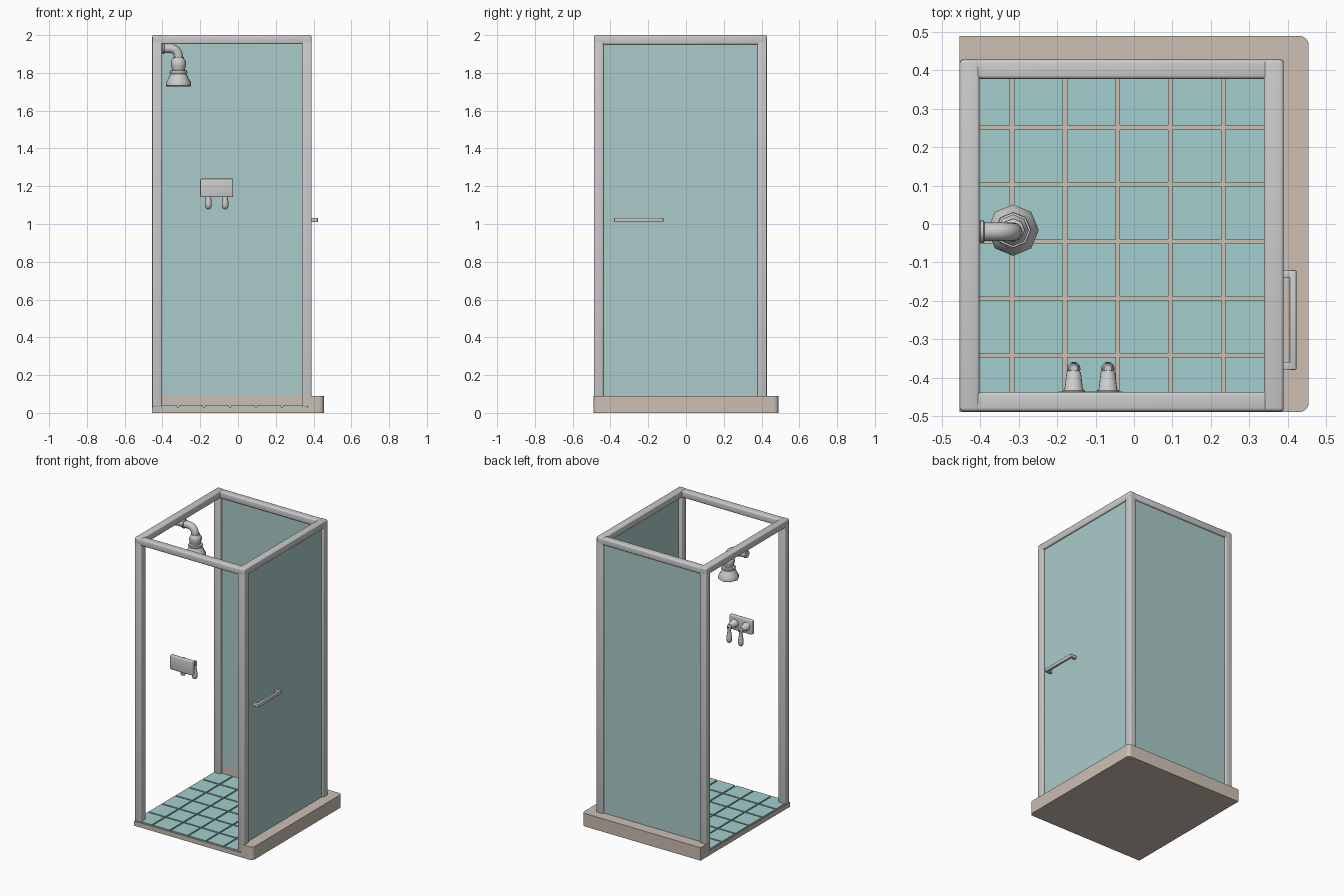
import bpy, bmesh, math
from mathutils import Matrix, Vector

if "Cube" in bpy.data.objects:
    bpy.data.objects.remove(bpy.data.objects["Cube"])


def material(name, color):
    m = bpy.data.materials.new(name)
    m.diffuse_color = (*color, 1)
    m.use_nodes = True
    m.node_tree.nodes["Principled BSDF"].inputs["Base Color"].default_value = m.diffuse_color
    return m


TEAL = material("teal_tile", (0.36, 0.62, 0.61))
GLASS = material("pale_glass", (0.40, 0.60, 0.59))
BEIGE = material("beige_stone", (0.60, 0.52, 0.45))
RED = material("hot_mark", (0.7, 0.05, 0.05))
BLUE = material("cold_mark", (0.05, 0.1, 0.7))


def finish(bm, name, mat=None, smooth=None):
    bmesh.ops.recalc_face_normals(bm, faces=bm.faces)
    me = bpy.data.meshes.new(name)
    bm.to_mesh(me)
    bm.free()
    ob = bpy.data.objects.new(name, me)
    bpy.context.collection.objects.link(ob)
    if mat:
        me.materials.append(mat)
    if smooth:
        bpy.ops.object.select_all(action='DESELECT')
        ob.select_set(True)
        bpy.context.view_layer.objects.active = ob
        bpy.ops.object.shade_smooth_by_angle(angle=math.radians(smooth))
    return ob


def box(name, x, y, z, mat=None, bevel=0.0, segments=3):
    bm = bmesh.new()
    mid = Vector([sum(r) / 2 for r in (x, y, z)])
    size = [r[1] - r[0] for r in (x, y, z)]
    bmesh.ops.create_cube(bm, size=1, matrix=Matrix.Translation(mid) @ Matrix.Diagonal((*size, 1)))
    if bevel:
        bmesh.ops.bevel(bm, geom=bm.edges[:], offset=bevel, segments=segments,
                        profile=0.5, affect='EDGES')
    return finish(bm, name, mat, 40 if bevel else None)


def skin_rings(bm, rings):
    verts = [[bm.verts.new(p) for p in r] for r in rings]
    n = len(rings[0])
    for a, b in zip(verts, verts[1:]):
        for i in range(n):
            j = (i + 1) % n
            bm.faces.new((a[i], a[j], b[j], b[i]))
    bm.faces.new(verts[0])
    bm.faces.new(verts[-1])


def lathe(name, profile, center, axis='Z', n=16, mat=None, smooth=50):
    """Revolve (radius, height) points around an axis through center."""
    rot = {'Z': Matrix(), 'Y': Matrix.Rotation(-math.pi / 2, 4, 'X'),
           'X': Matrix.Rotation(math.pi / 2, 4, 'Y')}[axis]
    m = Matrix.Translation(center) @ rot
    ang = [2 * math.pi * i / n for i in range(n)]
    bm = bmesh.new()
    skin_rings(bm, [[m @ Vector((r * math.cos(a), r * math.sin(a), h)) for a in ang]
                    for r, h in profile])
    return finish(bm, name, mat, smooth)


# Tray: floor slab plus L-shaped curb with rounded outer corners
X0, X1, Y0, Y1 = -0.455, 0.455, -0.49, 0.49
IX, IY, R = 0.37, 0.40, 0.025
box("tray_floor", (X0, IX), (Y0, IY), (0, 0.032), BEIGE)


def corner(cx, cy, start):
    return [(cx + R * math.cos(start + k * math.pi / 12), cy + R * math.sin(start + k * math.pi / 12))
            for k in range(7)]


outline = [(IX, Y0)] + corner(X1 - R, Y0 + R, -math.pi / 2) + corner(X1 - R, Y1 - R, 0) \
    + [(X0, Y1), (X0, IY), (IX, IY)]
bm = bmesh.new()
skin_rings(bm, [[(x, y, z) for x, y in outline] for z in (0, 0.09)])
finish(bm, "tray_curb", BEIGE, 30)

# Floor tiles, six by six with grout gaps
px, py, g = (IX - X0) / 6, (IY - Y0) / 6, 0.005
bm = bmesh.new()
for i in range(6):
    for j in range(6):
        c = Vector((X0 + px * (i + 0.5), Y0 + py * (j + 0.5), 0.034))
        bmesh.ops.create_cube(bm, size=1, matrix=Matrix.Translation(c)
                              @ Matrix.Diagonal((px - 2 * g, py - 2 * g, 0.012, 1)))
finish(bm, "floor_tiles", TEAL)

# Frame: corner posts and top rails
xs = {"left": (-0.454, -0.402), "right": (0.338, 0.39)}
ys = {"front": (-0.488, -0.437), "back": (0.378, 0.428)}
for sx, xr in xs.items():
    for sy, yr in ys.items():
        low = 0.032 if (sx, sy) != ("right", "back") else 0.08
        box(f"{sy}_{sx}_post", xr, yr, (low, 1.97), None, 0.007)
    box(f"{sx}_rail", xr, (-0.488, 0.428), (1.95, 2.0), None, 0.009)
for sy, yr in ys.items():
    box(f"{sy}_rail", (-0.42, 0.36), yr, (1.952, 1.998), None, 0.009)

# Wall panels on the right and back
box("right_panel", (0.362, 0.378), (-0.442, 0.383), (0.085, 1.955), GLASS)
box("back_panel", (-0.407, 0.343), (0.400, 0.416), (0.085, 1.955), GLASS)

# Door handle
box("handle_bar", (0.405, 0.423), (-0.38, -0.12), (1.01, 1.033), None, 0.003, 2)
for name, y in (("front", -0.369), ("back", -0.131)):
    box(f"handle_{name}_mount", (0.375, 0.410), (y - 0.010, y + 0.010), (1.011, 1.032), None, 0.002, 2)

# Shower arm: straight pipe with a downward elbow
ay, az, bend, hx = -0.02, 1.93, 0.045, -0.315
path = [(-0.45, az, 0)]
for k in range(7):
    t = k * math.pi / 12
    path.append((hx - bend + bend * math.sin(t), az - bend + bend * math.cos(t), t))
path.append((hx, 1.868, math.pi / 2))
rings = []
for x, z, t in path:
    normal = Vector((math.sin(t), 0, math.cos(t)))
    rings.append([Vector((x, ay, z)) + 0.024 * (math.cos(a) * normal + math.sin(a) * Vector((0, 1, 0)))
                  for a in (2 * math.pi * i / 12 for i in range(12))])
bm = bmesh.new()
skin_rings(bm, rings)
finish(bm, "shower_arm", None, 50)
lathe("arm_wall_flange", [(0.027, 0), (0.027, 0.010)], (-0.455, ay, az), 'X', 8)
lathe("arm_nut", [(0.024, 0), (0.031, 0.003), (0.031, 0.011), (0.024, 0.014)], (-0.403, ay, az), 'X', 8)

# Octagonal shower head
lathe("shower_head", [(0.024, 1.885), (0.030, 1.882), (0.030, 1.874), (0.036, 1.868), (0.041, 1.855),
                      (0.040, 1.838), (0.034, 1.822), (0.034, 1.815), (0.046, 1.812), (0.047, 1.800),
                      (0.043, 1.795), (0.055, 1.768), (0.067, 1.750), (0.067, 1.732), (0.060, 1.728),
                      (0.058, 1.736)], (hx, -0.016, 0), 'Z', 8)

# Tap plate with two lever taps
box("tap_plate", (-0.20, -0.026), (-0.462, -0.436), (1.142, 1.24), None, 0.006)
for name, x, mark in (("hot", -0.068, RED), ("cold", -0.157, BLUE)):
    lathe(f"{name}_tap_body", [(0.029, 0), (0.029, 0.004), (0.024, 0.008), (0.019, 0.050), (0.015, 0.056)],
          (x, -0.438, 1.19), 'Y')
    lathe(f"{name}_tap_lever", [(0.010, 1.203), (0.014, 1.198), (0.014, 1.178), (0.011, 1.165),
                                (0.014, 1.14), (0.018, 1.115), (0.018, 1.095), (0.013, 1.083),
                                (0.004, 1.078)], (x, -0.377, 0), 'Z', 12)
    lathe(f"{name}_tap_mark", [(0.006, 0), (0.006, 0.004)], (x, -0.365, 1.188), 'Y', 12, mark)
